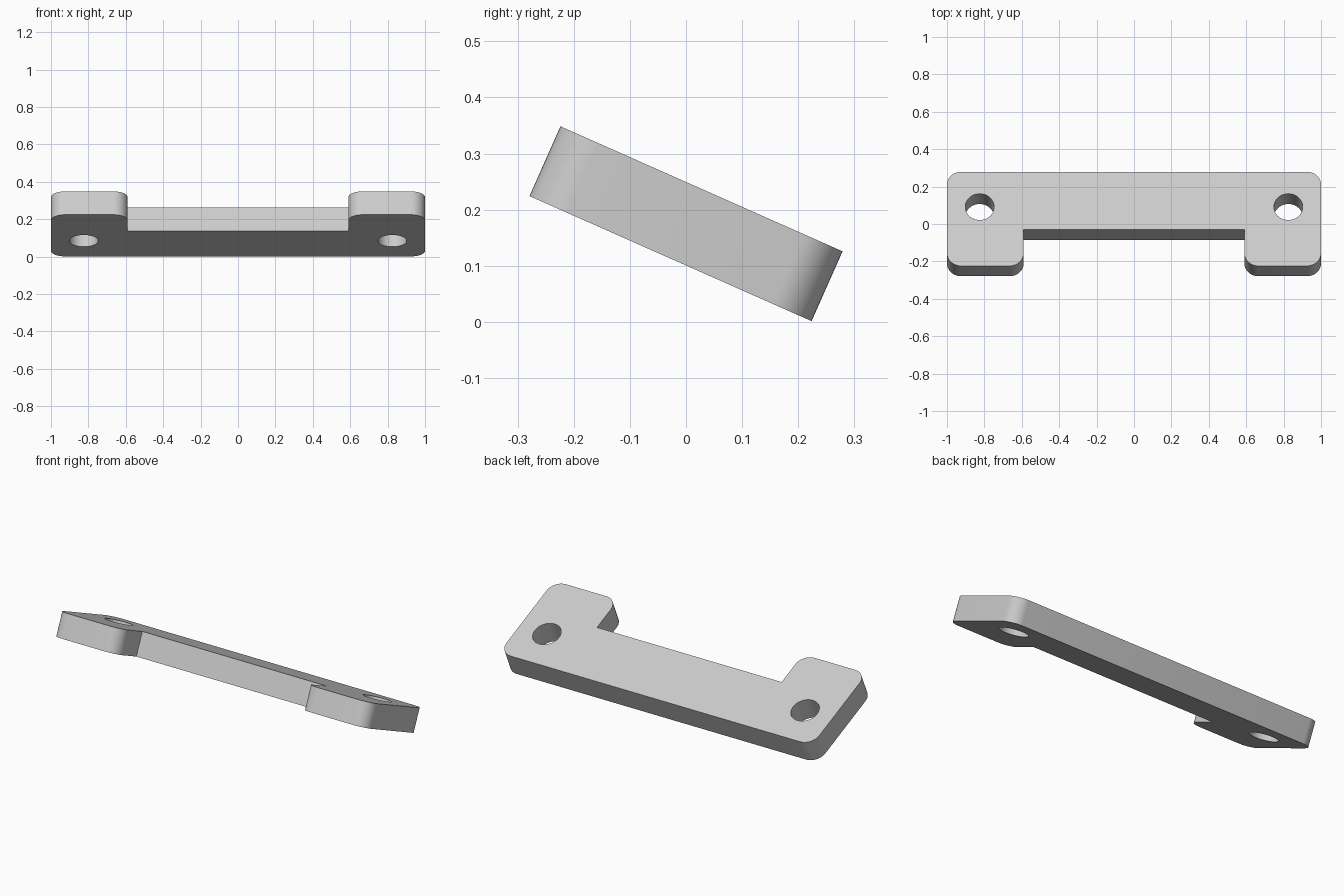
import bpy, bmesh
from math import sin, cos, pi, radians
from mathutils import Matrix

if "Cube" in bpy.data.objects:
    bpy.data.objects.remove(bpy.data.objects["Cube"])

HALF_LENGTH, HALF_WIDTH, THICK = 1.0, 0.275, 0.136
ARM_X, NOTCH_Y = 0.59, -0.063
CORNER, HOLE_X, HOLE_Y, HOLE_R = 0.075, 0.825, 0.07, 0.077
TILT, CENTRE_Z = radians(-23.9), 0.175

grey = bpy.data.materials.new("light grey")
grey.use_nodes = True
grey.diffuse_color = (0.6, 0.6, 0.6, 1)
grey.node_tree.nodes["Principled BSDF"].inputs["Base Color"].default_value = (0.6, 0.6, 0.6, 1)


def rounded(cx, cy, start, steps=12):
    """Quarter arc, counter-clockwise from the start angle."""
    angles = [start + pi / 2 * i / steps for i in range(steps + 1)]
    return [(cx + CORNER * cos(a), cy + CORNER * sin(a)) for a in angles]


# Right half of the U-shaped outline, then its mirror image
low, high = -HALF_WIDTH + CORNER, HALF_WIDTH - CORNER
half = [(ARM_X, NOTCH_Y)]
half += rounded(ARM_X + CORNER, low, pi)
half += rounded(HALF_LENGTH - CORNER, low, -pi / 2)
half += rounded(HALF_LENGTH - CORNER, high, 0)
outline = half + [(-x, y) for x, y in reversed(half)]

# Plate, extruded from the outline
bm = bmesh.new()
face = bm.faces.new([bm.verts.new((x, y, -THICK / 2)) for x, y in outline])
top = bmesh.ops.extrude_face_region(bm, geom=[face])["geom"]
bmesh.ops.translate(bm, vec=(0, 0, THICK),
                    verts=[v for v in top if isinstance(v, bmesh.types.BMVert)])
bmesh.ops.recalc_face_normals(bm, faces=bm.faces)
mesh = bpy.data.meshes.new("mounting_plate")
bm.to_mesh(mesh)
bm.free()
mesh.materials.append(grey)
plate = bpy.data.objects.new("mounting_plate", mesh)
bpy.context.collection.objects.link(plate)

# Two screw holes
bm = bmesh.new()
for side in (-1, 1):
    bmesh.ops.create_cone(bm, cap_ends=True, segments=48, radius1=HOLE_R, radius2=HOLE_R,
                          depth=THICK * 2, matrix=Matrix.Translation((side * HOLE_X, HOLE_Y, 0)))
cut_mesh = bpy.data.meshes.new("hole_cutter")
bm.to_mesh(cut_mesh)
bm.free()
cut_mesh.materials.append(grey)
cutter = bpy.data.objects.new("hole_cutter", cut_mesh)
bpy.context.collection.objects.link(cutter)
cutter.hide_render = True

cut = plate.modifiers.new("holes", 'BOOLEAN')
cut.operation, cut.solver, cut.object = 'DIFFERENCE', 'EXACT', cutter
bpy.ops.object.select_all(action='DESELECT')
plate.select_set(True)
bpy.context.view_layer.objects.active = plate
bpy.ops.object.modifier_apply(modifier="holes")
bpy.data.objects.remove(cutter)

# Smooth round walls, then lean the plate
bpy.ops.object.shade_smooth_by_angle(angle=radians(30))
plate.rotation_euler.x = TILT
plate.location.z = CENTRE_Z
